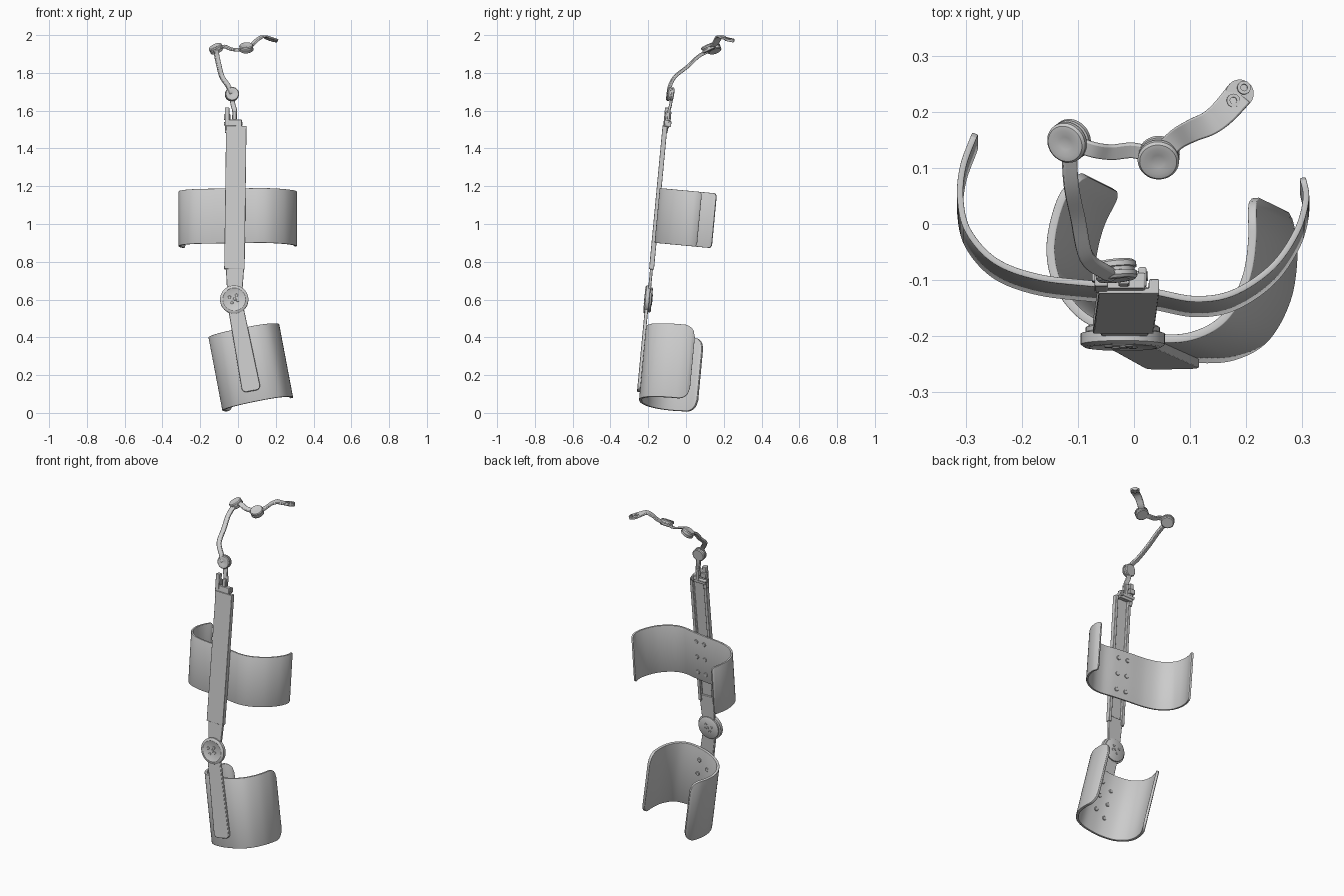
import bpy, bmesh, math
from mathutils import Matrix, Vector

if "Cube" in bpy.data.objects:
    bpy.data.objects.remove(bpy.data.objects["Cube"])

grey = bpy.data.materials.new("plain_grey")
grey.diffuse_color = (0.6, 0.6, 0.6, 1)
grey.use_nodes = True
grey.node_tree.nodes["Principled BSDF"].inputs["Base Color"].default_value = grey.diffuse_color

# leaning frame of the brace (front plane is local y = 0) and the swung lower frame
LEAN = Matrix.Translation((0, -0.267, 0)) @ Matrix.Rotation(-math.atan(0.094), 4, 'X')
LOWER = LEAN @ Matrix.Translation((-0.02, 0, 0.603)) @ Matrix.Rotation(math.radians(-10.7), 4, 'Y')
ID = Matrix.Identity(4)


def finish(name, bm, M=ID, bevel=0.0, solid=0.0):
    bmesh.ops.recalc_face_normals(bm, faces=bm.faces) if not solid else None
    me = bpy.data.meshes.new(name)
    bm.to_mesh(me)
    bm.free()
    ob = bpy.data.objects.new(name, me)
    bpy.context.collection.objects.link(ob)
    ob.matrix_world = M
    me.materials.append(grey)
    if solid:
        m = ob.modifiers.new("thickness", 'SOLIDIFY')
        m.thickness, m.offset = solid, -1
    if bevel:
        m = ob.modifiers.new("soft_edges", 'BEVEL')
        m.width, m.segments, m.limit_method = bevel, 2, 'ANGLE'
    bpy.ops.object.select_all(action='DESELECT')
    bpy.context.view_layer.objects.active = ob
    ob.select_set(True)
    bpy.ops.object.shade_smooth_by_angle(angle=math.radians(35))
    return ob


def spline(pts, n=6):
    P = [Vector(p) for p in pts]
    P = [2 * P[0] - P[1]] + P + [2 * P[-1] - P[-2]]
    out = []
    for a, b, c, d in zip(P, P[1:], P[2:], P[3:]):
        for k in range(n):
            t = k / n
            out.append(0.5 * (2 * b + (c - a) * t + (2 * a - 5 * b + 4 * c - d) * t * t
                              + (3 * b - a - 3 * c + d) * t ** 3))
    return out + [P[-2]]


def cuff(name, profile, z0, z1, thick, r, M):
    # open band with rounded end corners
    pts = spline([(x, y, 0) for x, y in profile], 8)
    run = [0]
    for a, b in zip(pts, pts[1:]):
        run.append(run[-1] + (b - a).length)
    bm = bmesh.new()
    cols = []
    for p, s in zip(pts, run):
        e = max(0, r - min(s, run[-1] - s))
        inset = r - math.sqrt(r * r - e * e)
        cols.append([bm.verts.new((p.x, p.y, z)) for z in (z0 + inset, z1 - inset)])
    for a, b in zip(cols, cols[1:]):
        bm.faces.new((a[0], b[0], b[1], a[1]))
    return finish(name, bm, M, 0.002, thick)


def sweep(name, pts, section, normal, M=ID, widths=None, bevel=0.003):
    # section points are (across, along normal)
    bm = bmesh.new()
    rings = []
    n = len(pts)
    for i, p in enumerate(pts):
        t = (pts[min(i + 1, n - 1)] - pts[max(i - 1, 0)]).normalized()
        side = Vector(normal).cross(t).normalized()
        up = t.cross(side)
        w = widths[0] + (widths[1] - widths[0]) * i / (n - 1) if widths else 1
        rings.append([bm.verts.new(p + side * a * w + up * b) for a, b in section])
    for A, B in zip(rings, rings[1:]):
        for k in range(len(section)):
            j = (k + 1) % len(section)
            bm.faces.new((A[k], A[j], B[j], B[k]))
    bm.faces.new(rings[0])
    bm.faces.new(rings[-1])
    return finish(name, bm, M, bevel)


def rect(w, t):
    return [(-w / 2, -t / 2), (w / 2, -t / 2), (w / 2, t / 2), (-w / 2, t / 2)]


def plate(name, outline, y0, y1, r, M):
    bm = bmesh.new()
    bm.faces.new([bm.verts.new((x, y0, z)) for x, z in outline])
    if r:
        bmesh.ops.bevel(bm, geom=bm.verts[:], offset=r, segments=5, profile=0.5, affect='VERTICES')
    g = bmesh.ops.extrude_face_region(bm, geom=bm.faces[:])
    bmesh.ops.translate(bm, vec=(0, y1 - y0, 0), verts=[v for v in g["geom"] if isinstance(v, bmesh.types.BMVert)])
    return finish(name, bm, M, 0.003)


def block(name, x0, x1, y0, y1, z0, z1, M=LEAN):
    return plate(name, [(x0, z0), (x1, z0), (x1, z1), (x0, z1)], y0, y1, 0, M)


def lathe(name, profile, centre, axis, M=ID, seg=40):
    bm = bmesh.new()
    vs = [bm.verts.new((r, 0, z)) for r, z in profile]
    edges = [bm.edges.new(e) for e in zip(vs, vs[1:])]
    bmesh.ops.spin(bm, geom=vs + edges, cent=(0, 0, 0), axis=(0, 0, 1), angle=2 * math.pi, steps=seg)
    bmesh.ops.remove_doubles(bm, verts=bm.verts, dist=1e-5)
    rot = Vector(axis).to_track_quat('Z', 'Y').to_matrix().to_4x4()
    return finish(name, bm, M @ Matrix.Translation(centre) @ rot)


def disc(name, r, h, centre, axis, M=ID, seg=20):
    return lathe(name, [(0, 0), (r, 0), (r, h * .7), (r * .85, h), (0, h)], centre, axis, M, seg)


# upper bar: channel open to the back, then the neck down to the hinge
channel = [(-.054, 0), (.054, 0), (.054, .026), (.036, .026), (.036, .01),
           (-.036, .01), (-.036, .026), (-.054, .026)]
sweep("upper_bar", [Vector((-.019, 0, .765)), Vector((-.009, 0, 1.527))], channel, (0, 1, 0), LEAN, bevel=.002)
plate("hinge_neck", [(-.055, .6), (.02, .6), (.034, .8), (-.066, .8)], .005, .02, 0, LEAN)

# round hinge with fasteners
lathe("hinge", [(0, .03), (.06, .03), (.066, .026), (.066, .018), (.075, .015), (.075, -.004),
                (.068, -.009), (.06, -.01), (.057, -.008), (0, -.008)], (-.02, 0, .603), (0, 1, 0), LEAN, 48)
for i, (dx, dz) in enumerate([(-.025, .012), (.012, .022), (.018, -.005), (-.012, -.018), (.002, .002)]):
    disc(f"hinge_pin_{i}", .008, .004, (-.02 + dx, -.007, .603 + dz), (0, -1, 0), LEAN)
    disc(f"hinge_back_pin_{i}", .007, .003, (-.02 + dx, .03, .603 + dz), (0, 1, 0), LEAN)

# lower bar
plate("lower_bar", [(-.04, .0), (.04, .0), (.05, -.495), (-.05, -.495)], -.003, .015, .025, LOWER)

# cuffs
cuff("upper_cuff", [(-.288, .321), (-.31, .26), (-.315, .2), (-.3, .14), (-.25, .085), (-.17, .055),
                    (-.06, .042), (.03, .03), (.11, .016), (.18, .028), (.25, .075), (.295, .14),
                    (.312, .2), (.306, .241)], .906, 1.197, .011, .015, LEAN)
cuff("lower_cuff", [(-.115, .325), (-.15, .27), (-.168, .19), (-.155, .12), (-.11, .06), (-.04, .025),
                    (.03, .013), (.10, .017), (.16, .05), (.20, .12), (.213, .2), (.208, .275)],
     -.552, -.155, .015, .06, LOWER)

# rivets inside the cuffs
for i in range(3):
    for j in range(2):
        disc(f"upper_rivet_{i}{j}", .012, .006, ((-.045, .012)[j], (.05, .042)[j], .955 + .095 * i), (.1, 1, 0), LEAN)
        disc(f"lower_rivet_{i}{j}", .012, .006, ((-.03, .03)[j], (.036, .028)[j], -.44 + .09 * i + .03 * j),
             (0, 1, 0), LOWER)

# clamp at the top of the bar
block("clamp_base", -.065, .02, .006, .034, 1.515, 1.56)
block("clamp_post", -.07, -.046, .004, .03, 1.49, 1.625)
block("clamp_tongue", -.028, -.008, .01, .04, 1.54, 1.605)
block("clamp_tab", .008, .022, .01, .045, 1.525, 1.555)
block("clamp_lip", -.075, -.04, .016, .04, 1.56, 1.59)
disc("clamp_pin", .01, .1, (-.075, .03, 1.54), (1, 0, 0), LEAN)

# ball-like round joints of the arm
cap = [(0, -.017), (.032, -.017), (.037, -.013), (.037, -.004), (.033, -.003), (.033, .003),
       (.037, .004), (.037, .012), (.033, .017), (.024, .018), (.012, .015), (0, .014)]
lathe("lower_joint", cap, (-.032, -.083, 1.687), (.1, -1, .15))
lathe("middle_joint", cap, (-.116, .148, 1.928), (-.4, -.3, .85))
lathe("upper_joint", cap, (.044, .118, 1.932), (-.05, -.42, .9))

# arm links
sweep("stem", spline([(-.018, -.093, 1.555), (-.018, -.09, 1.6), (-.028, -.08, 1.64), (-.032, -.078, 1.69)]),
      rect(.026, .014), (0, 1, 0))
sweep("long_link", spline([(-.034, -.092, 1.69), (-.052, -.085, 1.73), (-.085, -.058, 1.78), (-.1, .01, 1.835),
                           (-.112, .07, 1.89), (-.116, .14, 1.926)]), rect(.026, .015), (.3, -1, .7))
sweep("short_link", spline([(-.116, .148, 1.928), (-.075, .133, 1.94), (-.04, .128, 1.927), (0, .131, 1.922),
                            (.044, .118, 1.932)]), rect(.028, .011), (0, -.4, 1))

# end link with its rounded eyelet end
tip_axis = Vector((-.25, -.12, 1)).normalized()
sweep("end_link", spline([(.044, .118, 1.932), (.075, .15, 1.95), (.105, .167, 1.978), (.135, .18, 1.993),
                          (.16, .2, 1.985), (.188, .232, 1.974)]), rect(1, .011), (-.2, -.15, 1),
      widths=(.034, .05))
lathe("end_round", [(0, -.0055), (.025, -.0055), (.025, .0055), (0, .0055)], (.188, .232, 1.974), (.1, .1, 1))
for i, (x, y, z) in enumerate([(.176, .219, 1.978), (.195, .242, 1.973)]):
    lathe(f"eyelet_{i}", [(.006, -.009), (.012, -.009), (.012, .009), (.006, .009), (.006, -.009)],
          (x, y, z), (.15, .15, 1), ID, 24)
